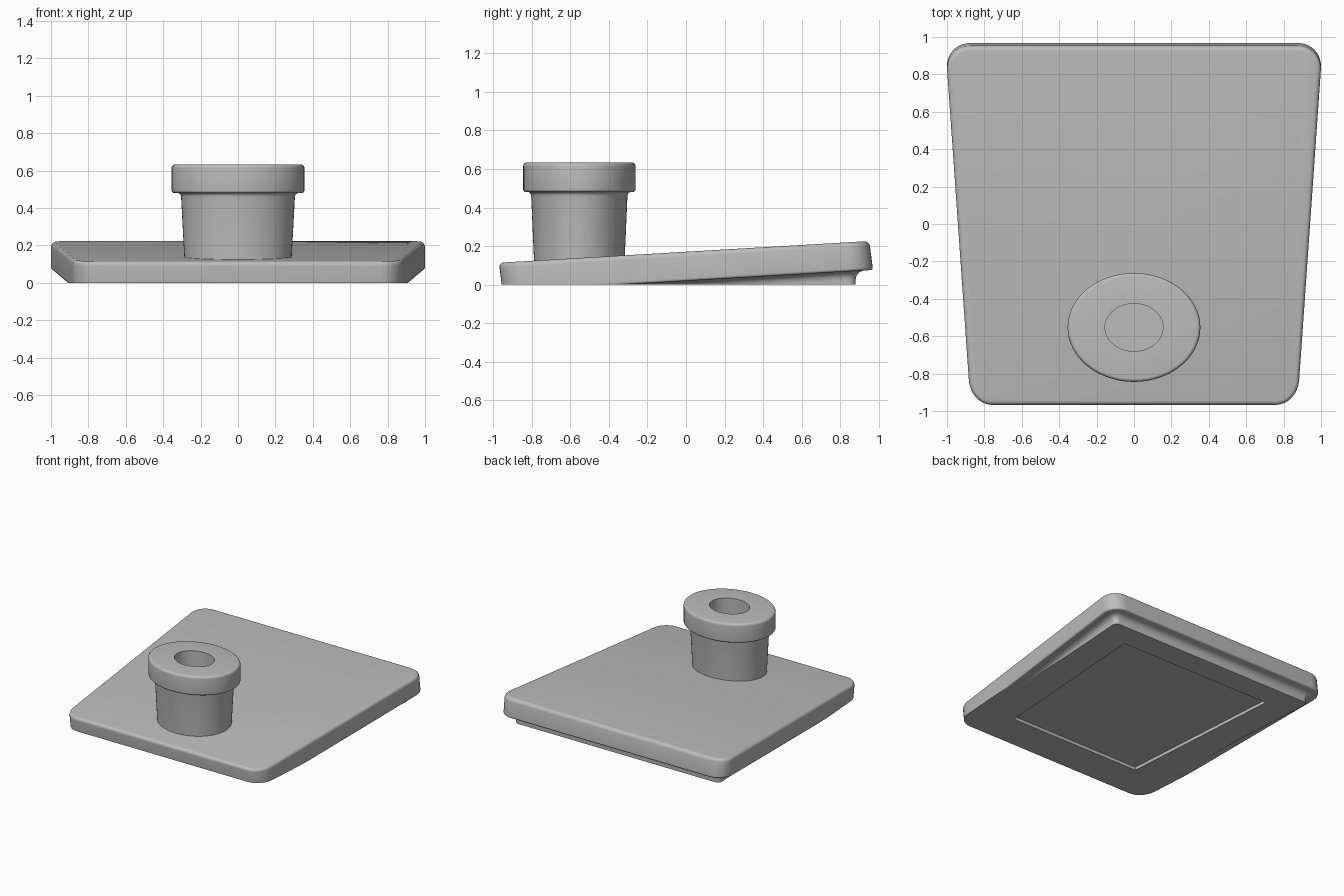
import bpy, bmesh, math

if "Cube" in bpy.data.objects:
    bpy.data.objects.remove(bpy.data.objects["Cube"])

grey = bpy.data.materials.new("light_grey")
grey.diffuse_color = (0.5, 0.5, 0.5, 1)
grey.use_nodes = True
grey.node_tree.nodes["Principled BSDF"].inputs["Base Color"].default_value = grey.diffuse_color


def loft(name, loops, cap_last=True, cut_at_ground=False):
    """Skin a list of equal-length closed loops; the first loop is always capped."""
    bm = bmesh.new()
    rings = [[bm.verts.new(p) for p in loop] for loop in loops]
    n = len(rings[0])
    for a, b in zip(rings, rings[1:]):
        for i in range(n):
            j = (i + 1) % n
            bm.faces.new((a[i], a[j], b[j], b[i]))
    bm.faces.new(rings[0])
    if cap_last:
        bm.faces.new(rings[-1])
    if cut_at_ground:
        bmesh.ops.bisect_plane(bm, geom=bm.verts[:] + bm.edges[:] + bm.faces[:],
                               plane_co=(0, 0, 0), plane_no=(0, 0, 1), clear_inner=True)
        bmesh.ops.edgeloop_fill(bm, edges=[e for e in bm.edges if e.is_boundary])
    bmesh.ops.recalc_face_normals(bm, faces=bm.faces[:])
    mesh = bpy.data.meshes.new(name)
    bm.to_mesh(mesh)
    bm.free()
    mesh.materials.append(grey)
    obj = bpy.data.objects.new(name, mesh)
    bpy.context.collection.objects.link(obj)
    return obj


def smooth(obj):
    bpy.ops.object.select_all(action='DESELECT')
    obj.select_set(True)
    bpy.context.view_layer.objects.active = obj
    bpy.ops.object.shade_smooth_by_angle(angle=math.radians(35))


def slab_loop(inset, drop):
    """Rounded trapezoid parallel to the tilted top, 'drop' below it."""
    hx, hy, r = 1 - inset, 0.96 - inset, max(0.13 - inset, 0.03)
    pts = []
    for q, (sx, sy) in enumerate([(1, 1), (-1, 1), (-1, -1), (1, -1)]):
        for k in range(9):
            a = math.pi / 2 * (q + k / 8)
            x = sx * (hx - r) + r * math.cos(a)
            y = sy * (hy - r) + r * math.sin(a)
            pts.append((x * (0.941 + 0.07 * y),
                        y - 0.01 + 0.13 * min(drop, 0.15),
                        0.17 + 0.0585 * y - drop))
    return pts


# Tilted slab with rounded edges, filleted into an inset foot, cut flat at the ground
quarter = [math.pi / 2 * k / 5 for k in range(6)]
profile = [(0.025 * (1 - math.sin(a)), 0.025 * (1 - math.cos(a))) for a in quarter]
profile += [(0.015 * (1 - math.cos(a)), 0.135 + 0.015 * math.sin(a)) for a in quarter]
profile += [(0.045 + 0.045 * math.sin(a), 0.195 - 0.045 * math.cos(a)) for a in quarter]
profile.append((0.09, 0.33))
base = loft("tilted_base", [slab_loop(i, d) for i, d in profile],
            cap_last=False, cut_at_ground=True)

# Shallow tapered recess in the underside
outline = [(0.67, 0.69), (-0.67, 0.69), (-0.575, -0.67), (0.575, -0.67)]
cutter = loft("recess_cutter", [[(x, y, z) for x, y in outline] for z in (-0.1, 0.025)])
cutter.hide_render = True
mod = base.modifiers.new("recess", 'BOOLEAN')
mod.operation = 'DIFFERENCE'
mod.solver = 'EXACT'
mod.object = cutter
bpy.context.view_layer.objects.active = base
bpy.ops.object.modifier_apply(modifier=mod.name)
bpy.data.objects.remove(cutter)
smooth(base)


# Oval collared post with a deep hole
def oval(rx, z, n=64):
    return [(rx * math.cos(2 * math.pi * i / n),
             -0.553 + 0.82 * rx * math.sin(2 * math.pi * i / n), z) for i in range(n)]


post_profile = [(0.284, 0.08), (0.304, 0.455)]
post_profile += [(0.325 - 0.02 * math.cos(a), 0.46 + 0.02 * math.sin(a)) for a in quarter]
post_profile += [(0.34 + 0.015 * math.sin(a), 0.495 - 0.015 * math.cos(a)) for a in quarter]
post_profile += [(0.335 + 0.02 * math.cos(a), 0.613 + 0.02 * math.sin(a)) for a in quarter]
post_profile += [(0.155, 0.633), (0.155, 0.16)]
smooth(loft("collared_post", [oval(r, z) for r, z in post_profile]))
